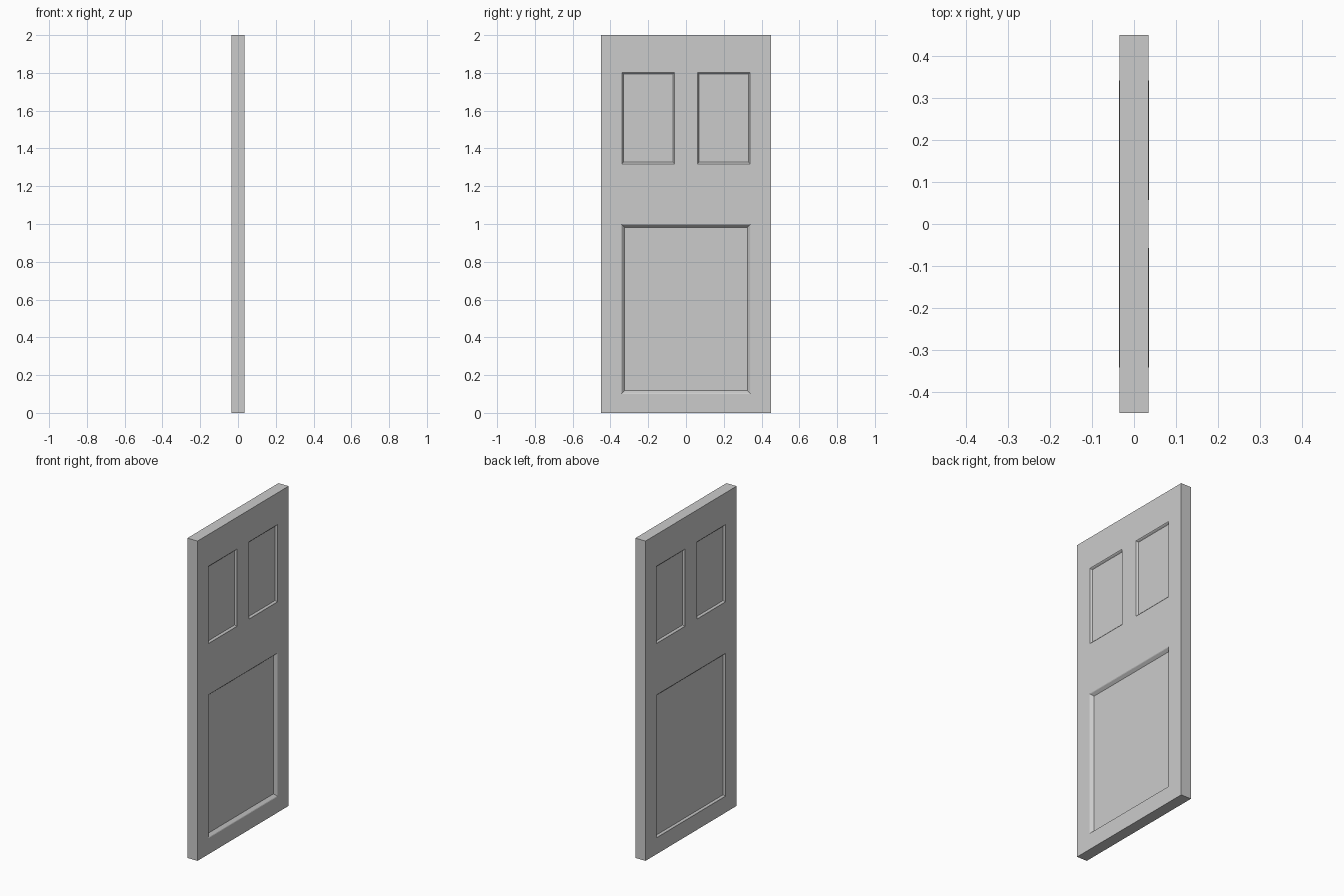
import bpy
import bmesh

if "Cube" in bpy.data.objects:
    bpy.data.objects.remove(bpy.data.objects["Cube"])

HALF_T = 0.035
YS = [-0.45, -0.343, -0.057, 0.057, 0.343, 0.45]
ZS = [0.0, 0.10, 1.0, 1.315, 1.805, 2.0]

# Each moulding step: (inset width, depth along the face normal)
BEAD = [(0.003, 0.0006), (0.004, -0.003), (0.005, -0.008)]
SLOPE = [(0.004, -0.002), (0.014, -0.016)]

bm = bmesh.new()


def mould(faces, steps):
    for width, depth in steps:
        bmesh.ops.inset_region(bm, faces=faces, thickness=width, depth=depth,
                               use_even_offset=True, use_boundary=True)


# Two gridded faces whose cells mark stiles, rails and panels
cells = {}
for side in (-1, 1):
    grid = [[bm.verts.new((side * HALF_T, y, z)) for z in ZS] for y in YS]
    for i in range(5):
        for j in range(5):
            loop = [grid[i][j], grid[i + 1][j], grid[i + 1][j + 1], grid[i][j + 1]]
            cells[side, i, j] = bm.faces.new(loop if side > 0 else loop[::-1])

# Close the door edges
rim = [e for e in bm.edges if e.is_boundary]
bmesh.ops.bridge_loops(bm, edges=rim)
bmesh.ops.recalc_face_normals(bm, faces=bm.faces[:])

# Two small upper panels and one large lower panel on each side
for side in (-1, 1):
    for i in (1, 3):
        mould([cells[side, i, 3]], BEAD)
    mould([cells[side, i, 1] for i in (1, 2, 3)], SLOPE if side > 0 else BEAD)

# Merge coplanar cells into clean flat faces
bmesh.ops.dissolve_limit(bm, angle_limit=0.01, verts=bm.verts[:], edges=bm.edges[:])

mesh = bpy.data.meshes.new("panel_door")
bm.to_mesh(mesh)
bm.free()
door = bpy.data.objects.new("panel_door", mesh)
bpy.context.collection.objects.link(door)
